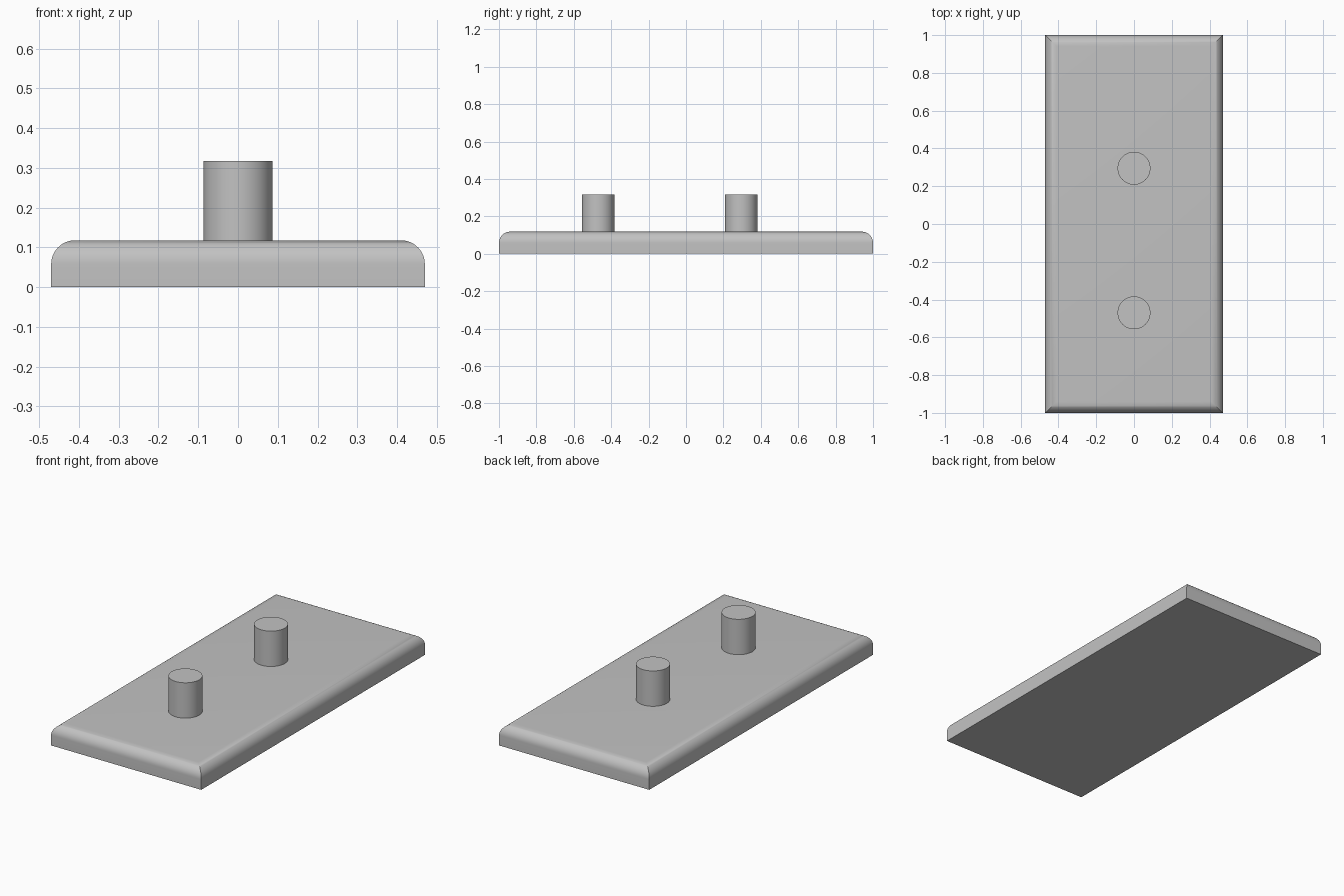
import bpy
import bmesh
import math

cube = bpy.data.objects.get("Cube")
if cube:
    bpy.data.objects.remove(cube, do_unlink=True)

WIDTH, LENGTH, HEIGHT, FILLET = 0.94, 2.0, 0.118, 0.06
PEG_RADIUS, PEG_TOP = 0.087, 0.318
STEPS = 12

grey = bpy.data.materials.new("plain grey")
grey.use_nodes = True
colour = (0.54, 0.54, 0.54, 1)
grey.diffuse_color = colour
grey.node_tree.nodes["Principled BSDF"].inputs["Base Color"].default_value = colour


def finish(obj):
    """Give the part its colour and smooth its rounded faces."""
    obj.data.materials.append(grey)
    bpy.ops.object.select_all(action="DESELECT")
    obj.select_set(True)
    bpy.context.view_layer.objects.active = obj
    bpy.ops.object.shade_smooth_by_angle(angle=math.radians(30))


# Base plate: rectangular rings following a rounded upper edge, mitred at corners
profile = [(0, 0)]
for i in range(STEPS + 1):
    a = math.pi / 2 * i / STEPS
    profile.append((FILLET * (1 - math.cos(a)), HEIGHT - FILLET * (1 - math.sin(a))))

bm = bmesh.new()
rings = []
for inset, z in profile:
    x, y = WIDTH / 2 - inset, LENGTH / 2 - inset
    rings.append([bm.verts.new((sx * x, sy * y, z))
                  for sx, sy in ((-1, -1), (1, -1), (1, 1), (-1, 1))])
for low, high in zip(rings, rings[1:]):
    for i in range(4):
        j = (i + 1) % 4
        bm.faces.new((low[i], low[j], high[j], high[i]))
bm.faces.new(rings[0][::-1])
bm.faces.new(rings[-1])
mesh = bpy.data.meshes.new("base_plate")
bm.to_mesh(mesh)
bm.free()
plate = bpy.data.objects.new("base_plate", mesh)
bpy.context.collection.objects.link(plate)
finish(plate)

# Two round pegs standing on the plate
for name, y in (("front_peg", -0.47), ("back_peg", 0.295)):
    bottom = HEIGHT - 0.005
    bpy.ops.mesh.primitive_cylinder_add(
        vertices=64, radius=PEG_RADIUS, depth=PEG_TOP - bottom,
        location=(0, y, (PEG_TOP + bottom) / 2))
    peg = bpy.context.object
    peg.name = name
    finish(peg)
